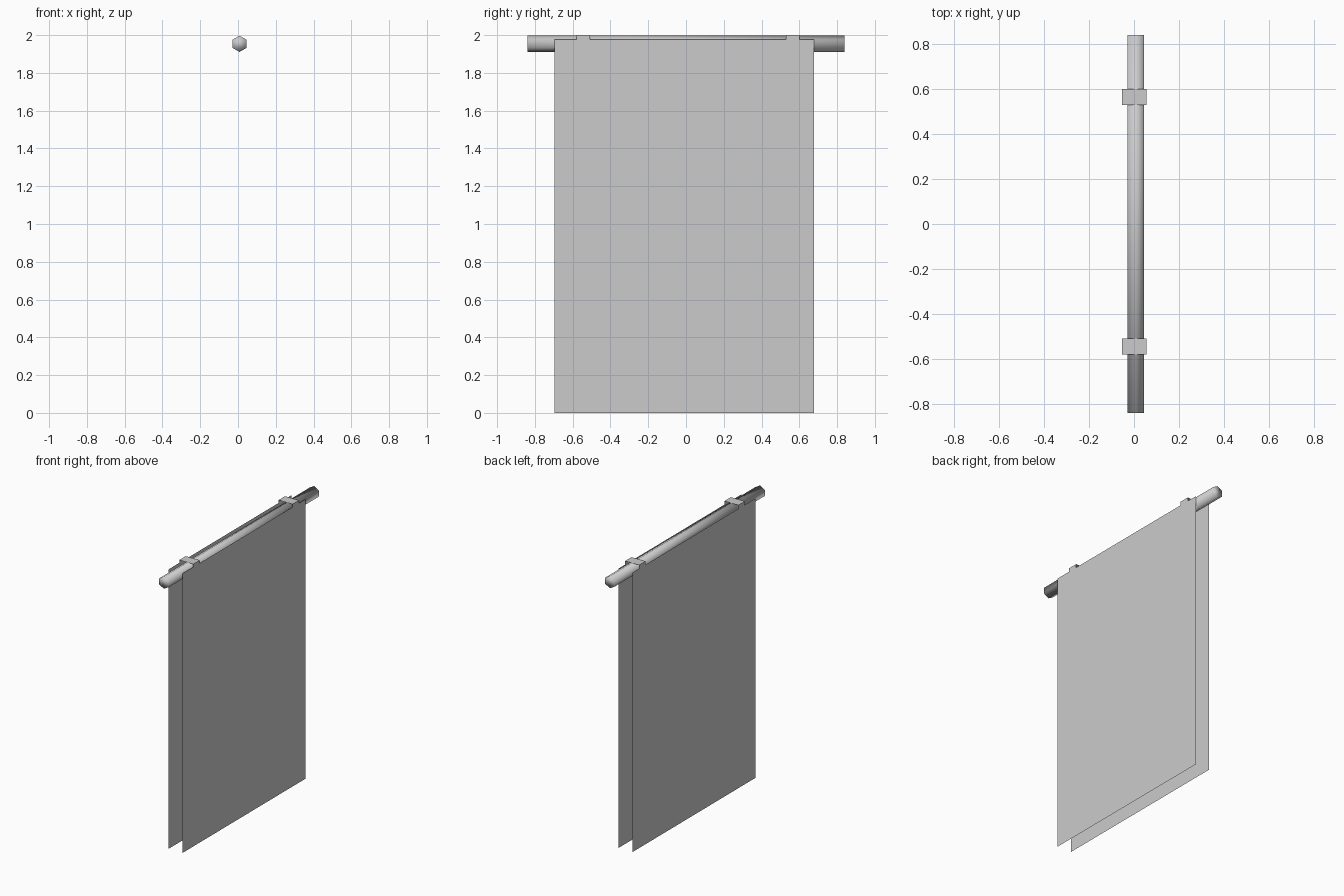
import bpy
import math

cube = bpy.data.objects.get("Cube")
if cube:
    bpy.data.objects.remove(cube, do_unlink=True)

grey = bpy.data.materials.new("plain_grey")
grey.use_nodes = True
grey.diffuse_color = (0.6, 0.6, 0.6, 1)
grey.node_tree.nodes["Principled BSDF"].inputs["Base Color"].default_value = (0.6, 0.6, 0.6, 1)


def ribbon(name, profile, y0, y1):
    """Sweep an open x-z profile along y as a thin single-layer strip."""
    verts = [(x, y, z) for x, z in profile for y in (y0, y1)]
    faces = [(2 * i, 2 * i + 1, 2 * i + 3, 2 * i + 2) for i in range(len(profile) - 1)]
    mesh = bpy.data.meshes.new(name)
    mesh.from_pydata(verts, [], faces)
    mesh.materials.append(grey)
    obj = bpy.data.objects.new(name, mesh)
    bpy.context.collection.objects.link(obj)
    return obj


# Hexagonal hanging rod, softly shaded all over
bpy.ops.mesh.primitive_cylinder_add(vertices=6, radius=0.043, depth=1.678,
                                    location=(0.008, 0, 1.954),
                                    rotation=(math.pi / 2, 0, 0))
rod = bpy.context.object
rod.name = "hanging_rod"
rod.data.materials.append(grey)
bpy.ops.object.shade_smooth()

# Two cloth sheets hanging either side of the rod, facing outward
SHEET_TOP = 1.977
ribbon("left_sheet", [(0.053, 0), (0.053, SHEET_TOP)], -0.695, 0.677)
ribbon("right_sheet", [(-0.056, SHEET_TOP), (-0.056, 0)], -0.695, 0.677)

# Straps folded over the rod, joining the sheets
strap_profile = [(0.056, 1.89), (0.056, 2.0), (-0.053, 2.0), (-0.053, 1.89)]
for name, centre in (("front_strap", -0.545), ("back_strap", 0.565)):
    ribbon(name, strap_profile, centre - 0.036, centre + 0.036)
